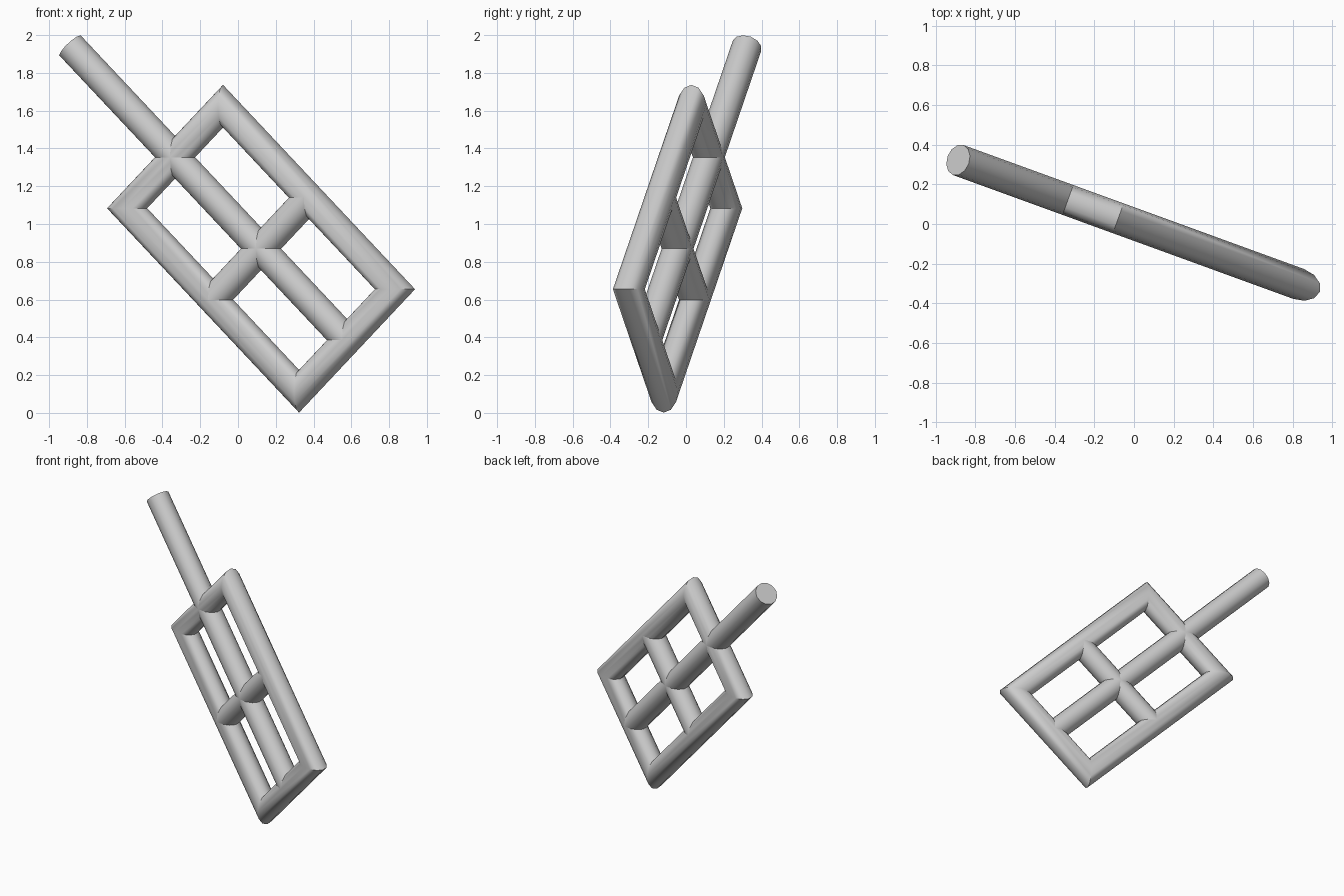
import bpy, bmesh, math
from mathutils import Matrix, Vector

if "Cube" in bpy.data.objects:
    bpy.data.objects.remove(bpy.data.objects["Cube"])

R, SIDES = 0.08, 12          # tube radius and side count
HA, HB = 0.685, 0.382        # half length / half width of the frame (tube axes)
END = 1.518                  # handle tip distance from the frame centre

# Local x runs along the handle (away from its tip), local z across the frame
PLACE = (Matrix.Translation((0.122, -0.0445, 0.869))
         @ Matrix.Rotation(math.radians(-20), 4, 'Z')
         @ Matrix.Rotation(math.radians(45), 4, 'Y'))


def finish(bm, name):
    bmesh.ops.recalc_face_normals(bm, faces=bm.faces)
    mesh = bpy.data.meshes.new(name)
    bm.to_mesh(mesh)
    bm.free()
    mesh.transform(PLACE)
    ob = bpy.data.objects.new(name, mesh)
    bpy.context.collection.objects.link(ob)
    bpy.ops.object.select_all(action='DESELECT')
    ob.select_set(True)
    bpy.context.view_layer.objects.active = ob
    bpy.ops.object.shade_smooth_by_angle(angle=math.radians(40))


def bar(name, start, end):
    a, b = Vector(start), Vector(end)
    bm = bmesh.new()
    m = Matrix.Translation((a + b) / 2) @ (b - a).to_track_quat('Z', 'Y').to_matrix().to_4x4()
    bmesh.ops.create_cone(bm, cap_ends=True, segments=SIDES, radius1=R, radius2=R,
                          depth=(b - a).length, matrix=m)
    finish(bm, name)


# Rectangular frame: one round section mitred at each corner
bm = bmesh.new()
rings = []
for sx, sz in ((1, 1), (-1, 1), (-1, -1), (1, -1)):
    ring = []
    for i in range(SIDES):
        t = 2 * math.pi * i / SIDES
        o = R * math.cos(t)
        ring.append(bm.verts.new((sx * (HA + o), R * math.sin(t), sz * (HB + o))))
    rings.append(ring)
for k in range(4):
    r0, r1 = rings[k], rings[(k + 1) % 4]
    for i in range(SIDES):
        j = (i + 1) % SIDES
        bm.faces.new((r0[i], r0[j], r1[j], r1[i]))
finish(bm, "frame")

# Handle continuing through the frame as the long centre bar
bar("handle_and_centre_bar", (-END, 0, 0), (HA, 0, 0))

# Short cross bar
bar("cross_bar", (0, 0, -HB), (0, 0, HB))
